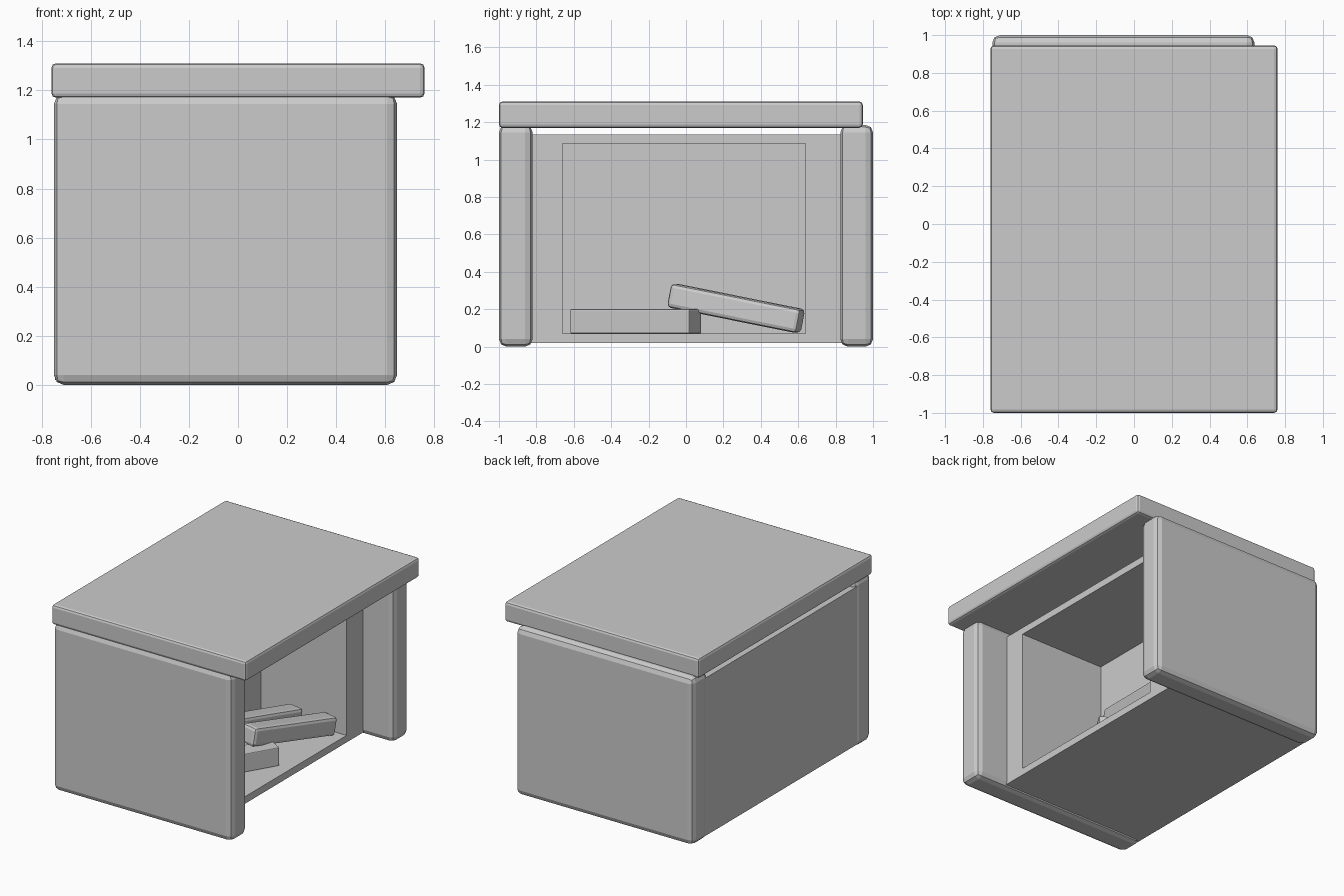
import bpy, bmesh
from mathutils import Vector

if "Cube" in bpy.data.objects:
    bpy.data.objects.remove(bpy.data.objects["Cube"])


def make_object(name, bm, bevel=0.0, segments=1):
    bmesh.ops.recalc_face_normals(bm, faces=bm.faces)
    mesh = bpy.data.meshes.new(name)
    bm.to_mesh(mesh)
    bm.free()
    obj = bpy.data.objects.new(name, mesh)
    bpy.context.collection.objects.link(obj)
    if bevel:
        mod = obj.modifiers.new("bevel", 'BEVEL')
        mod.width, mod.segments = bevel, segments
    return obj


def box_mesh(lo, hi):
    bm = bmesh.new()
    bmesh.ops.create_cube(bm, size=1)
    lo, hi = Vector(lo), Vector(hi)
    for v in bm.verts:
        v.co = Vector(hi[i] if v.co[i] > 0 else lo[i] for i in range(3))
    return bm


def log(name, start, end, width, bevel):
    # square billet running between two end centres
    start, end = Vector(start), Vector(end)
    axis = end - start
    h, w = axis.length / 2, width / 2
    obj = make_object(name, box_mesh((-w, -h, -w), (w, h, w)), bevel, 2)
    obj.location = (start + end) / 2
    obj.rotation_euler = axis.to_track_quat('Y', 'Z').to_euler()
    return obj


# mantel slab
make_object("mantel", box_mesh((-0.76, -1.0, 1.17), (0.76, 0.945, 1.31)), 0.018, 2)

# rounded side panels
make_object("left_panel", box_mesh((-0.75, -1.0, 0.0), (0.648, -0.82, 1.185)), 0.04, 2)
make_object("right_panel", box_mesh((-0.75, 0.825, 0.0), (0.638, 1.0, 1.185)), 0.04, 2)

# firebox: solid block with a recess pushed into its front face
bm = box_mesh((-0.745, -0.9, 0.02), (0.40, 0.96, 1.135))
bm.faces.ensure_lookup_table()
front = max(bm.faces, key=lambda f: f.calc_center_median().x)
bmesh.ops.inset_region(bm, faces=[front], thickness=0.05)
for v in front.verts:
    v.co.y = 0.64 if v.co.y > 0 else -0.66
    v.co.z = 1.085 if v.co.z > 0.5 else 0.07
walls = bmesh.ops.extrude_discrete_faces(bm, faces=[front])["faces"]
for v in walls[0].verts:
    v.co.x = -0.27
make_object("firebox", bm)

# logs: one on the floor, two leaning on it
log("floor_log", (-0.123, -0.588, 0.135), (0.257, 0.05, 0.135), 0.13, 0.006)
log("front_leaning_log", (0.13, -0.08, 0.275), (0.29, 0.615, 0.135), 0.13, 0.022)
log("back_leaning_log", (-0.08, -0.06, 0.27), (0.04, 0.59, 0.14), 0.125, 0.022)
